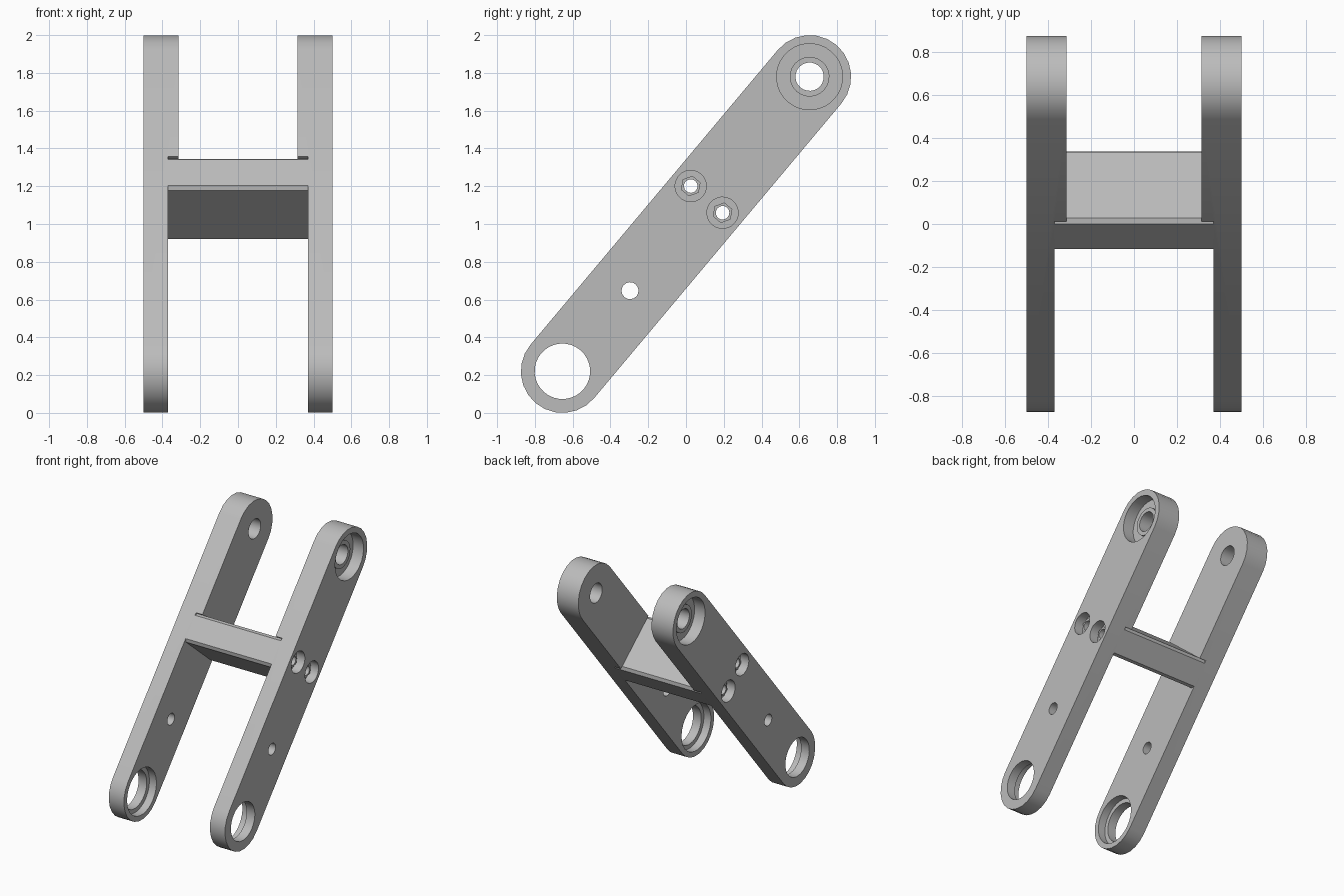
import bpy, bmesh
from math import radians, pi, sin, cos
from mathutils import Matrix

cube = bpy.data.objects.get("Cube")
if cube:
    bpy.data.objects.remove(cube, do_unlink=True)

GREY = (0.5, 0.5, 0.5, 1)
mat = bpy.data.materials.new("plain grey")
mat.use_nodes = True
mat.diffuse_color = GREY
mat.node_tree.nodes["Principled BSDF"].inputs["Base Color"].default_value = GREY

# Local frame: x across, z along the arms; then leaned back as a whole
LEAN = Matrix.Translation((0, 0, 1)) @ Matrix.Rotation(radians(-40), 4, 'X')
REACH, RADIUS = 1.018, 0.22          # half distance between pivots, arm end radius
OUTER, INNER, THICK = 0.5, 0.37, 0.315
BAR_LOW, BAR_HIGH = 0.063, 0.282
BOLT_Z, BOLT_Y = 0.17, 0.11


def prism(name, profile, x0, x1):
    """Extrude a (y, z) profile along x."""
    x0, x1 = min(x0, x1), max(x0, x1)
    bm = bmesh.new()
    face = bm.faces.new([bm.verts.new((x0, y, z)) for y, z in profile])
    new = bmesh.ops.extrude_face_region(bm, geom=[face])["geom"]
    bmesh.ops.translate(bm, vec=(x1 - x0, 0, 0),
                        verts=[g for g in new if isinstance(g, bmesh.types.BMVert)])
    bmesh.ops.recalc_face_normals(bm, faces=bm.faces)
    mesh = bpy.data.meshes.new(name)
    bm.to_mesh(mesh)
    bm.free()
    mesh.materials.append(mat)
    obj = bpy.data.objects.new(name, mesh)
    bpy.context.collection.objects.link(obj)
    obj.matrix_world = LEAN
    return obj


def ring(y, z, r, n):
    return [(y + r * cos(2 * pi * i / n), z + r * sin(2 * pi * i / n)) for i in range(n)]


def rod(y, z, r, x0, x1, n=32):
    return prism("cutter", ring(y, z, r, n), x0, x1)


def cut(obj, cutters):
    """Subtract the cutters from the part and delete them."""
    bpy.context.view_layer.objects.active = obj
    for c in cutters:
        c.hide_render = True
        mod = obj.modifiers.new("cut", 'BOOLEAN')
        mod.operation, mod.solver, mod.object = 'DIFFERENCE', 'EXACT', c
        bpy.ops.object.modifier_apply(modifier=mod.name)
        bpy.data.objects.remove(c, do_unlink=True)


def stadium(n=12):
    top = [(RADIUS * cos(pi * i / n), REACH + RADIUS * sin(pi * i / n)) for i in range(n + 1)]
    return top + [(-y, -z) for y, z in top]


def box(y0, y1, z0, z1):
    return [(y0, z0), (y1, z0), (y1, z1), (y0, z1)]


parts = []
for s, side in ((1, "left"), (-1, "right")):
    # Arm, thicker above the cross bar
    arm = prism(side + "_arm", stadium(), s * THICK, s * OUTER)
    cutters = [
        prism("cutter", box(-0.4, 0.4, -1.5, BAR_HIGH), s * 0.2, s * INNER),
        rod(0, -REACH, 0.147, s * 0.2, s * 0.6),           # lower pivot bore
        rod(0, -REACH, 0.18, s * 0.3, s * 0.43),           # lower inner seat
        rod(0, REACH, 0.075, s * 0.2, s * 0.6, 24),        # upper pivot bore
        rod(0, REACH, 0.175, s * 0.41, s * 0.6),           # upper outer seat
        rod(0, -0.461, 0.045, s * 0.2, s * 0.6, 16),       # small hole
    ]
    for y in (-BOLT_Y, BOLT_Y):
        cutters += [rod(y, BOLT_Z, 0.036, s * 0.2, s * 0.6, 16),
                    rod(y, BOLT_Z, 0.083, s * 0.43, s * 0.6, 24)]
    cut(arm, cutters)
    parts.append(arm)

    # Raised collar around the upper bore
    collar = prism(side + "_upper_collar", ring(0, REACH, 0.105, 24), s * 0.405, s * 0.435)
    cut(collar, [rod(0, REACH, 0.075, s * 0.2, s * 0.6, 24)])
    parts.append(collar)

    # Hexagonal nuts in the bolt pockets
    for y, place in ((-BOLT_Y, "front"), (BOLT_Y, "back")):
        nut = prism(f"{side}_{place}_nut", ring(y, BOLT_Z, 0.055, 6), s * 0.425, s * 0.455)
        cut(nut, [rod(y, BOLT_Z, 0.036, s * 0.2, s * 0.6, 16)])
        parts.append(nut)

# Cross bar with chamfered long edges and two bolt channels
c, w = 0.02, RADIUS
bar = prism("cross_bar", [
    (-w + c, BAR_LOW), (w - c, BAR_LOW), (w, BAR_LOW + c), (w, BAR_HIGH - c),
    (w - c, BAR_HIGH), (-w + c, BAR_HIGH), (-w, BAR_HIGH - c), (-w, BAR_LOW + c)],
    -INNER, INNER)
cut(bar, [rod(y, BOLT_Z, 0.036, -0.6, 0.6, 16) for y in (-BOLT_Y, BOLT_Y)])
parts.append(bar)

# Smooth the rounded ends and bores, keep the edges crisp
bpy.ops.object.select_all(action='DESELECT')
for p in parts:
    p.select_set(True)
bpy.context.view_layer.objects.active = bar
bpy.ops.object.shade_smooth_by_angle(angle=radians(30))
